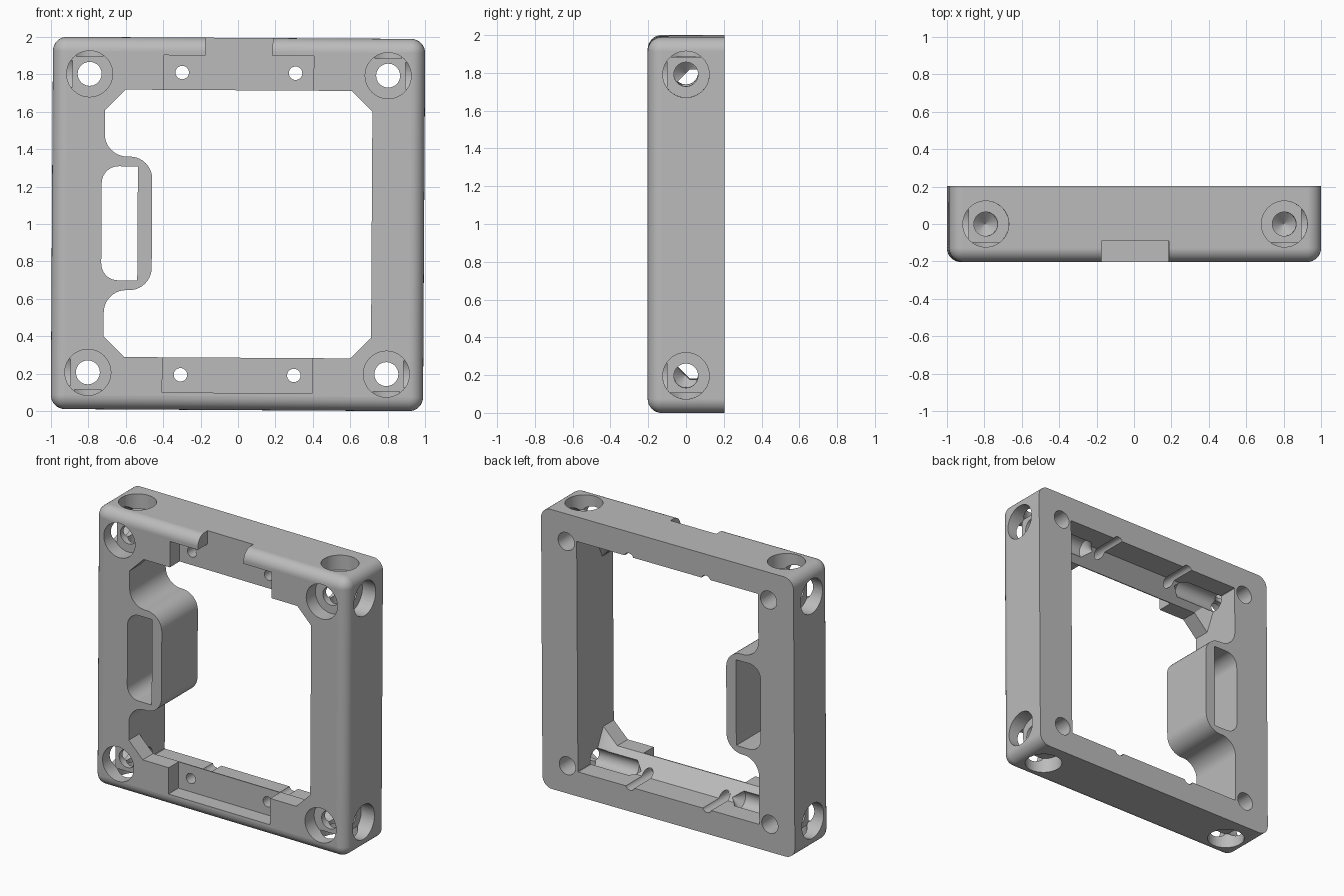
import bpy, bmesh, math
from mathutils import Matrix, Vector

if "Cube" in bpy.data.objects:
    bpy.data.objects.remove(bpy.data.objects["Cube"])

H, D = 0.995, 0.203        # half width/height and half depth of the frame
TILT = 0.006               # the whole part leans very slightly clockwise


def finish(bm, name):
    bmesh.ops.recalc_face_normals(bm, faces=bm.faces[:])
    me = bpy.data.meshes.new(name)
    bm.to_mesh(me)
    bm.free()
    ob = bpy.data.objects.new(name, me)
    bpy.context.collection.objects.link(ob)
    return ob


def loft(name, rings):
    """Closed solid through rings of equal point count."""
    bm = bmesh.new()
    vs = [[bm.verts.new(p) for p in r] for r in rings]
    n = len(rings[0])
    for a, b in zip(vs, vs[1:]):
        for i in range(n):
            j = (i + 1) % n
            bm.faces.new((a[i], a[j], b[j], b[i]))
    bm.faces.new(vs[0])
    bm.faces.new(vs[-1])
    bmesh.ops.recalc_face_normals(bm, faces=bm.faces[:])
    bmesh.ops.triangulate(bm, faces=bm.faces[:])
    return finish(bm, name)


def prism(name, pts, y0, y1):
    return loft(name, [[(x, y, z) for x, z in pts] for y in (y0, y1)])


def arc(cx, cz, r, a0, a1, n=10):
    return [(cx + r * math.cos(math.radians(a0 + (a1 - a0) * i / n)),
             cz + r * math.sin(math.radians(a0 + (a1 - a0) * i / n))) for i in range(n + 1)]


def bore(name, origin, direction, profile, n=40):
    """Turned cutter: profile is (distance along direction, radius)."""
    rot = Vector(direction).to_track_quat('Z', 'Y').to_matrix().to_4x4()
    m = Matrix.Translation(origin) @ rot
    rings = []
    for d, r in profile:
        rings.append([m @ Vector((r * math.cos(2 * math.pi * i / n),
                                  r * math.sin(2 * math.pi * i / n), d)) for i in range(n)])
    return loft(name, rings)


def cut(target, cutter):
    mod = target.modifiers.new("cut", 'BOOLEAN')
    mod.operation, mod.solver, mod.object = 'DIFFERENCE', 'EXACT', cutter
    bpy.context.view_layer.objects.active = target
    bpy.ops.object.modifier_apply(modifier=mod.name)
    bpy.data.objects.remove(cutter)


def octagon(hx, hz, c, y):
    pts = [(hx - c, hz), (hx, hz - c), (hx, c - hz), (hx - c, -hz),
           (c - hx, -hz), (-hx, c - hz), (-hx, hz - c), (c - hx, hz)]
    return [(x, y, z) for x, z in pts]


# Frame block: rounded corners and rounded front rim, sharp back rim
bm = bmesh.new()
bmesh.ops.create_cube(bm, size=1, matrix=Matrix.Diagonal((2 * H, 2 * D, 2 * H, 1)))
edges = [e for e in bm.edges if not all(v.co.y > 0 for v in e.verts)]
bmesh.ops.bevel(bm, geom=edges, offset=0.075, offset_type='OFFSET', segments=8,
                profile=0.5, affect='EDGES')
frame = finish(bm, "frame")

# Window: octagonal at the front, sloping out to a taller rectangle behind,
# with the side loop left standing in it
window = loft("window_cutter", [octagon(0.715, 0.715, 0.11, -0.4),
                                octagon(0.715, 0.715, 0.11, -0.085),
                                octagon(0.715, 0.82, 0.003, 0.02),
                                octagon(0.715, 0.82, 0.003, 0.4)])
upper = ([(-0.78, 0.477)] + arc(-0.595, 0.477, 0.12, 180, 270)
         + arc(-0.58, 0.237, 0.12, 90, 0))
cut(window, prism("loop_shape", upper + [(x, -z) for x, z in reversed(upper)], -0.6, 0.6))
cut(frame, window)

# Slot through the side loop
slot = [(-0.537, 0.305)] + arc(-0.64, 0.215, 0.09, 90, 180)
cut(frame, prism("slot_cutter", slot + [(x, -z) for x, z in reversed(slot)], -0.6, 0.6))

# Front pockets; the upper one continues as a notch through the top
cut(frame, prism("lower_pocket", [(-0.4, -0.903), (0.4, -0.903), (0.4, -0.5), (-0.4, -0.5)],
                 -0.5, -0.092))
cut(frame, prism("upper_pocket", [(-0.4, 0.5), (0.4, 0.5), (0.4, 0.9), (0.18, 0.9), (0.18, 1.2),
                                  (-0.18, 1.2), (-0.18, 0.9), (-0.4, 0.9)], -0.5, -0.092))

# Screw holes and counterbored corner bores in all three directions
C, R, r = 0.798, 0.123, 0.064
side = [(-1.2, R), (-0.89, R), (-0.89, r), (-0.42, r), (-0.36, 0.001)]
front = [(-0.4, R), (-0.1, R), (-0.1, r), (0.4, r)]
for sx in (-1, 1):
    for sz in (-1, 1):
        cut(frame, bore("screw_hole", (sx * 0.303, 0, sz * 0.808), (0, 1, 0),
                        [(-0.5, 0.036), (0.5, 0.036)], 24))
        cut(frame, bore("front_bore", (sx * C, 0, sz * C), (0, 1, 0), front))
        cut(frame, bore("side_bore", (0, 0, sz * C), (-sx, 0, 0), side))
        cut(frame, bore("end_bore", (sx * C, 0, 0), (0, 0, -sz), side))

# Place, colour and shade
frame.data.transform(Matrix.Translation((0, 0, 1)) @ Matrix.Rotation(TILT, 4, 'Y'))
grey = bpy.data.materials.new("plain grey")
grey.diffuse_color = (0.5, 0.5, 0.5, 1)
grey.use_nodes = True
grey.node_tree.nodes["Principled BSDF"].inputs["Base Color"].default_value = grey.diffuse_color
frame.data.materials.clear()
frame.data.materials.append(grey)
bpy.context.view_layer.objects.active = frame
frame.select_set(True)
bpy.ops.object.shade_smooth_by_angle(angle=math.radians(30))
wn = frame.modifiers.new("flat face normals", 'WEIGHTED_NORMAL')
wn.keep_sharp = True
wn.weight = 100
